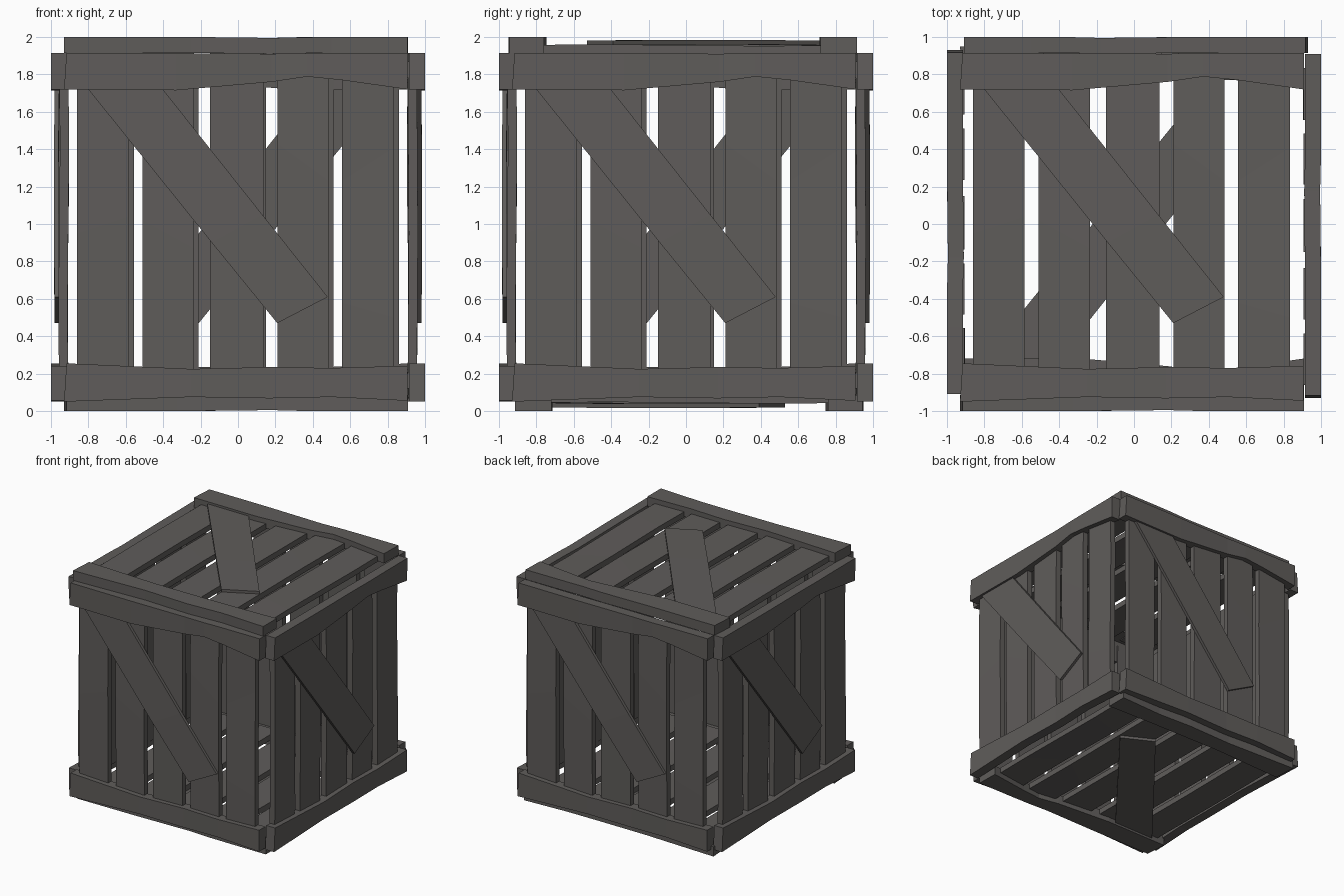
import bpy, bmesh, math
from mathutils import Matrix

if "Cube" in bpy.data.objects:
    bpy.data.objects.remove(bpy.data.objects["Cube"])

wood = bpy.data.materials.new("dark_weathered_wood")
wood.diffuse_color = (0.115, 0.108, 0.103, 1)
wood.use_nodes = True
wood.node_tree.nodes["Principled BSDF"].inputs["Base Color"].default_value = wood.diffuse_color


def plank(name, stations, back, front):
    """Mesh of a board: stations are (side_a, side_b, bow) along its length."""
    bm = bmesh.new()
    rings = []
    for a, b, bow in stations:
        rings.append([bm.verts.new((p[0], p[1], d + bow))
                      for p, d in ((a, back), (b, back), (b, front), (a, front))])
    for r, s in zip(rings, rings[1:]):
        for i in range(4):
            j = (i + 1) % 4
            bm.faces.new((r[i], r[j], s[j], s[i]))
    bm.faces.new(rings[0])
    bm.faces.new(rings[-1])
    bmesh.ops.recalc_face_normals(bm, faces=bm.faces)
    me = bpy.data.meshes.new(name)
    bm.to_mesh(me)
    bm.free()
    me.materials.append(wood)
    return me


parts = {}

# Five upright slats, each kinked along slanted cracks (height at left, at right, bow)
slats = [
    (-0.86, -0.585, [(-0.05, 0.04, 0.006)]),
    (-0.51, -0.235, [(0.02, -0.13, 0.005)]),
    (-0.15, 0.135, [(0.1, -0.1, 0.004)]),
    (0.21, 0.485, [(0.43, 0.23, 0.006)]),
    (0.555, 0.835, [(-0.42, -0.5, 0.005), (0.23, 0.41, -0.004)]),
]
for n, (l, r, cracks) in enumerate(slats, 1):
    rows = [(-0.88, -0.88, 0)] + cracks + [(0.87, 0.87, 0)]
    parts[f"slat_{n}"] = plank("slat", [((l, a), (r, b), w) for a, b, w in rows], 0.907, 0.956)

# Wavy rails across the top and bottom (position, lower edge, upper edge, bow)
top_rail = [(-0.33, 0.715, 0.912, 0), (0.18, 0.76, 0.91, -0.005),
            (0.37, 0.788, 0.912, 0), (0.55, 0.77, 0.914, 0)]
low_rail = [(-0.25, -0.925, -0.775, 0), (0.17, -0.932, -0.765, -0.005),
            (0.5, -0.925, -0.77, 0)]
for name, left, mid, right in (
        ("top_rail", ((-0.93, 0.72), (-0.917, 0.915), 0), top_rail,
         ((0.905, 0.72), (0.91, 0.915), 0)),
        ("bottom_rail", ((-0.93, -0.95), (-0.917, -0.745), 0), low_rail,
         ((0.905, -0.945), (0.905, -0.758), 0))):
    st = [left] + [((u, lo), (u, hi), w) for u, lo, hi, w in mid] + [right]
    parts[name] = plank(name, st, 0.915, 1.0)

# Diagonal brace, broken below the middle
parts["brace"] = plank("brace", [
    ((-0.865, 0.80), (-0.465, 0.80), 0),
    ((-0.14, -0.10), (0.13, 0.05), 0.004),
    ((0.21, -0.53), (0.48, -0.39), 0)], 0.955, 0.981)

# Repeat the panel on all six sides
R = Matrix.Rotation
upright = R(math.pi / 2, 4, 'X')
sides = {"lid": Matrix.Identity(4), "base": R(math.pi, 4, 'X')}
for k, side in enumerate(("front", "right", "back", "left")):
    sides[side] = R(k * math.pi / 2, 4, 'Z') @ upright
for side, turn in sides.items():
    for part, me in parts.items():
        ob = bpy.data.objects.new(f"{side}_{part}", me)
        ob.matrix_world = Matrix.Translation((0, 0, 1)) @ turn
        bpy.context.collection.objects.link(ob)
